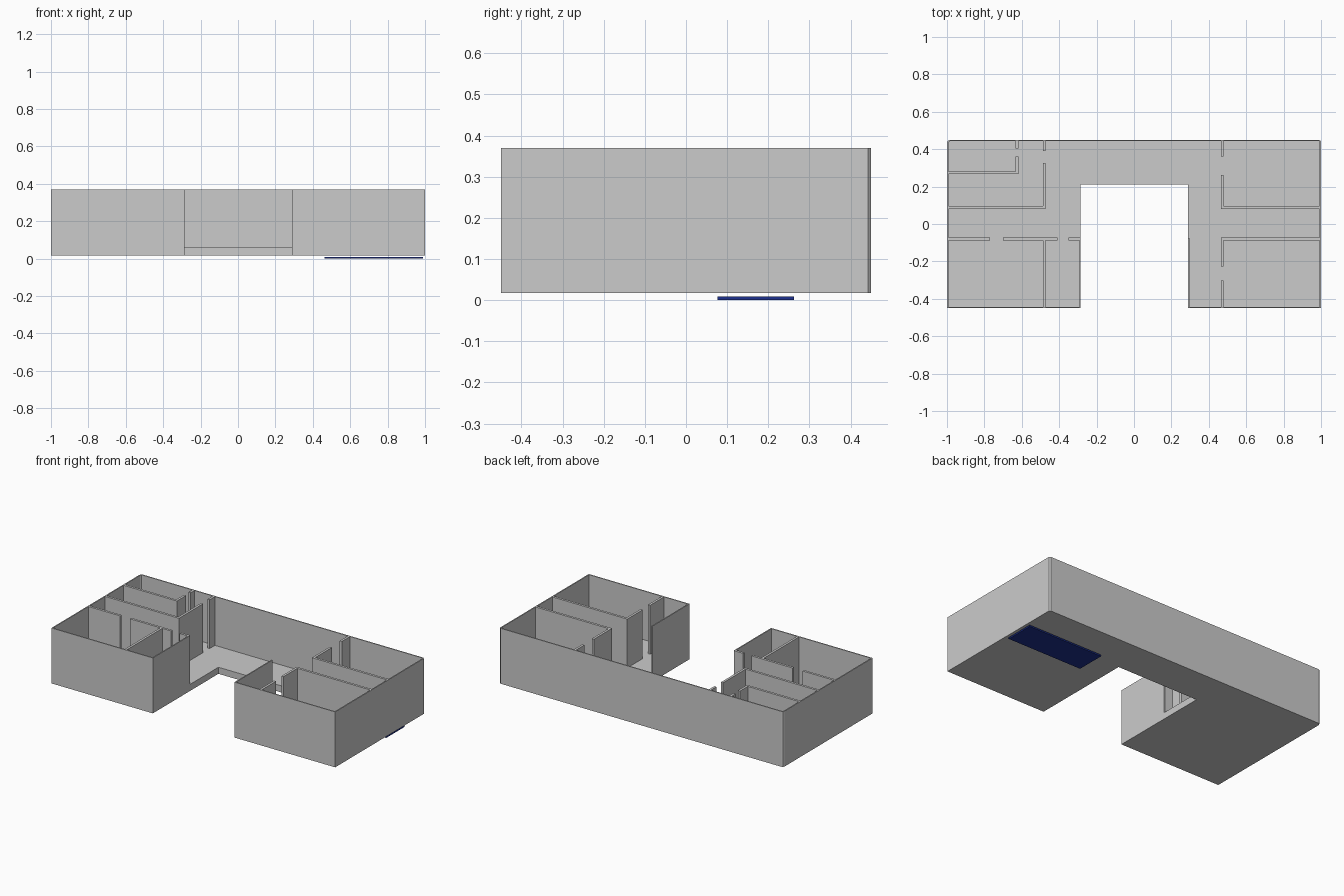
import bpy, bmesh
from mathutils import Vector

if "Cube" in bpy.data.objects:
    bpy.data.objects.remove(bpy.data.objects["Cube"])

Z0, FLOOR, TOP = 0.017, 0.059, 0.37   # underside, floor level, wall top
T = 0.007                             # outer wall thickness
P = 0.015                             # partition thickness
NL, NR, NY = -0.285, 0.29, 0.21       # courtyard notch
CY = -0.075                           # end of the courtyard side walls


def prism(name, pts, z0, z1):
    """Extrude a flat outline between two heights."""
    bm = bmesh.new()
    face = bm.faces.new([bm.verts.new((x, y, z0)) for x, y in pts])
    ext = bmesh.ops.extrude_face_region(bm, geom=[face])
    verts = [g for g in ext["geom"] if isinstance(g, bmesh.types.BMVert)]
    bmesh.ops.translate(bm, verts=verts, vec=(0, 0, z1 - z0))
    bmesh.ops.recalc_face_normals(bm, faces=bm.faces)
    mesh = bpy.data.meshes.new(name)
    bm.to_mesh(mesh)
    bm.free()
    obj = bpy.data.objects.new(name, mesh)
    bpy.context.collection.objects.link(obj)
    return obj


def box(name, x0, x1, y0, y1, z0, z1):
    return prism(name, [(x0, y0), (x1, y0), (x1, y1), (x0, y1)], z0, z1)


def offset_right(path, d):
    """Mitred copy of an open path, moved to the right of its direction."""
    p = [Vector(q) for q in path]
    normals = []
    for a, b in zip(p, p[1:]):
        v = (b - a).normalized()
        normals.append(Vector((v.y, -v.x)))
    out = []
    for i, q in enumerate(p):
        n0 = normals[max(i - 1, 0)]
        n1 = normals[min(i, len(normals) - 1)]
        m = (n0 + n1) / (1 + n0.dot(n1))
        out.append(tuple(q + m * d))
    return out


# Outer wall, open at the courtyard corridor, with softened back corners
outer = [(NL, CY), (NL, -0.45), (-1, -0.45), (-1, 0.435), (-0.995, 0.445),
         (-0.985, 0.45), (0.992, 0.45), (1, 0.442), (1, -0.45),
         (NR, -0.45), (NR, CY)]
prism("outer_wall", outer + offset_right(outer, T)[::-1], Z0, TOP)

# U-shaped floor slab, tucked just inside the outer wall
e = 0.003
inner = offset_right(outer, e)
prism("floor_slab",
      [(NL, NY), (NL, CY), (NL - e, CY)] + inner[1:-1] +
      [(NR + e, CY), (NR, CY), (NR, NY)], Z0, FLOOR)

# Partitions along x: (y centre, x start, x end)
along_x = [
    (0.274, -0.997, -0.618), (0.088, -0.997, -0.473),
    (-0.08, -0.997, -0.77), (-0.08, -0.70, -0.41), (-0.08, -0.35, NL - e),
    (0.088, 0.465, 0.997), (-0.08, 0.465, 0.997),
]
for i, (y, a, b) in enumerate(along_x):
    box(f"partition_long_{i}", a, b, y - P / 2, y + P / 2, FLOOR - 0.005, TOP)

# Partitions along y, with full-height door gaps: (x centre, y start, y end)
B = 0.447
along_y = [
    (-0.625, 0.274, 0.36), (-0.625, 0.405, B),
    (-0.48, 0.088, 0.325), (-0.48, 0.39, B),
    (-0.48, -B, -0.08),
    (0.472, 0.088, 0.262), (0.472, 0.36, B),
    (0.472, -B, -0.302), (0.472, -0.228, -0.08),
]
for i, (x, a, b) in enumerate(along_y):
    box(f"partition_cross_{i}", x - P / 2, x + P / 2, a, b, FLOOR - 0.005, TOP)

# Blue panel under the right wing
panel = box("blue_panel", 0.463, 0.99, 0.077, 0.262, 0.0, 0.009)
blue = bpy.data.materials.new("navy_blue")
blue.diffuse_color = (0.012, 0.03, 0.27, 1)
blue.use_nodes = True
blue.node_tree.nodes["Principled BSDF"].inputs["Base Color"].default_value = blue.diffuse_color
panel.data.materials.append(blue)
